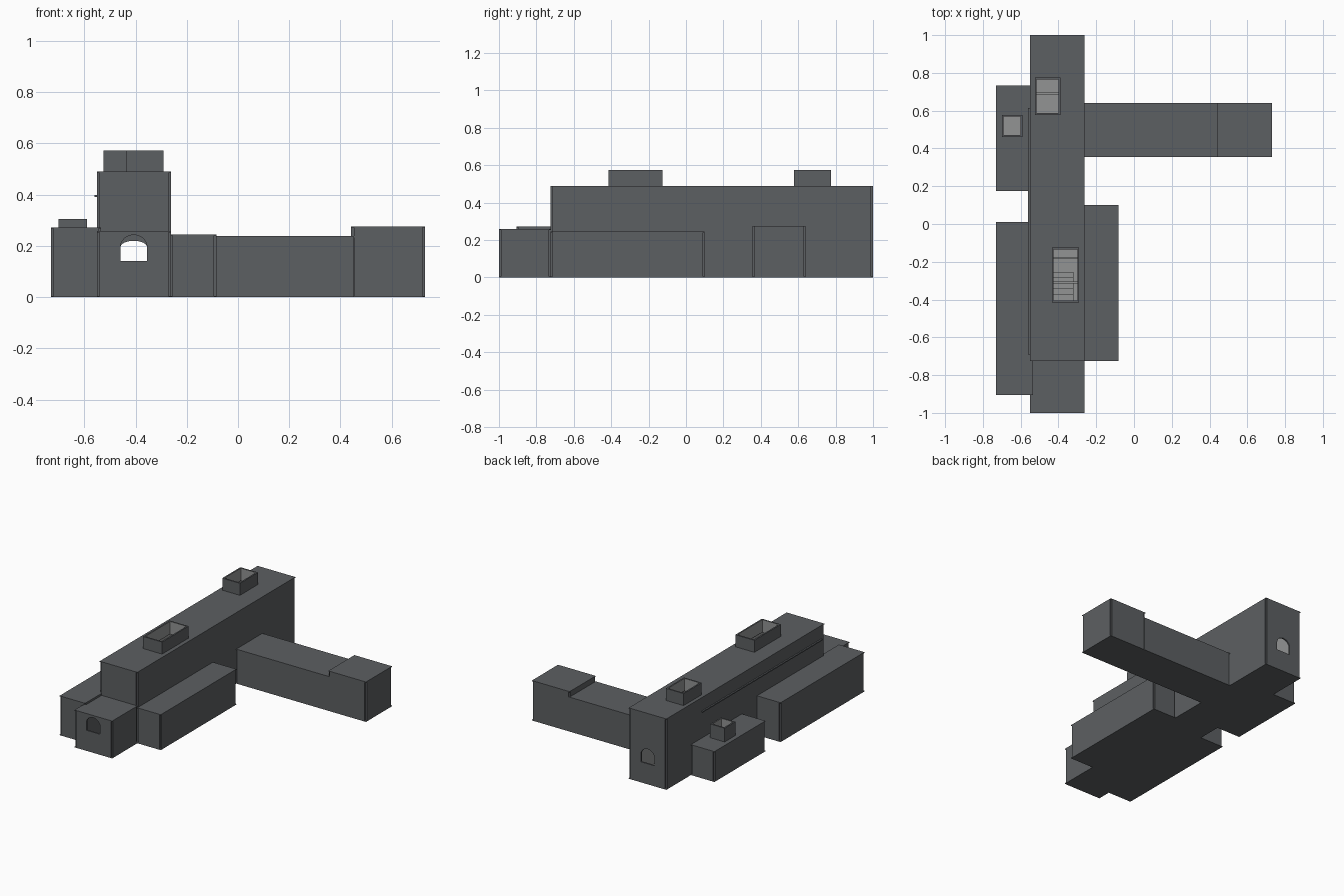
import bpy, bmesh, math
from mathutils import Vector

if "Cube" in bpy.data.objects:
    bpy.data.objects.remove(bpy.data.objects["Cube"])

T = 0.01  # wall thickness


def material(name, rgb):
    m = bpy.data.materials.new(name)
    m.diffuse_color = (*rgb, 1)
    m.use_nodes = True
    m.node_tree.nodes["Principled BSDF"].inputs["Base Color"].default_value = m.diffuse_color
    return m


DARK = material("slate_grey", (0.108, 0.115, 0.122))
LIGHT = material("interior_grey", (0.29, 0.295, 0.295))


def plate(bm, loops, depth):
    """Extruded flat panel: first loop is the outline, others are holes."""
    part = bmesh.new()
    edges = []
    for loop in loops:
        vs = [part.verts.new(p) for p in loop]
        edges += [part.edges.new((vs[i - 1], vs[i])) for i in range(len(vs))]
    if len(loops) == 1:
        part.faces.new(list(part.verts))
    else:
        bmesh.ops.triangle_fill(part, use_beauty=True, use_dissolve=False, edges=edges)
    new = bmesh.ops.extrude_face_region(part, geom=list(part.faces))["geom"]
    bmesh.ops.translate(part, vec=Vector(depth),
                        verts=[g for g in new if isinstance(g, bmesh.types.BMVert)])
    bmesh.ops.recalc_face_normals(part, faces=list(part.faces))
    tmp = bpy.data.meshes.new("panel")
    part.to_mesh(tmp)
    part.free()
    bm.from_mesh(tmp)
    bpy.data.meshes.remove(tmp)


def rect(x0, x1, y0, y1, z):
    return [(x0, y0, z), (x1, y0, z), (x1, y1, z), (x0, y1, z)]


def upright(x0, x1, z0, z1, y):
    return [(x0, y, z0), (x1, y, z0), (x1, y, z1), (x0, y, z1)]


def arch(y, top):
    """Round-headed opening outline in a wall at y."""
    cx, r, spring = -0.407, 0.052, 0.195
    pts = [(cx - r, y, 0.142), (cx + r, y, 0.142)]
    return pts + [(cx + r * math.cos(a), y, spring + (top - spring) * math.sin(a))
                  for a in (math.pi * i / 12 for i in range(13))]


def finish(name, bm, inner=None):
    """Make the object; faces within the inner bounds take the interior colour."""
    if inner:
        for f in bm.faces:
            c = f.calc_center_median()
            if all(lo - 1e-4 <= v <= hi + 1e-4 for v, (lo, hi) in zip(c, inner)):
                f.material_index = 1
    me = bpy.data.meshes.new(name)
    bm.to_mesh(me)
    bm.free()
    me.materials.append(DARK)
    me.materials.append(LIGHT)
    ob = bpy.data.objects.new(name, me)
    bpy.context.collection.objects.link(ob)
    return ob


def block(name, x0, x1, y0, y1, h, holes=(), front=None, back=None):
    """Hollow wing: full floor and roof slabs, four walls with notched corners."""
    bm = bmesh.new()
    a, b, c, d = x0 + T, x1 - T, y0 + T, y1 - T
    plate(bm, [rect(x0, x1, y0, y1, 0)], (0, 0, T / 2))
    plate(bm, [rect(x0, x1, y0, y1, h - T / 2)] +
          [rect(*o, h - T / 2) for o in holes], (0, 0, T / 2))
    z0, z1 = T / 2, h - T / 2
    for x in (x0, b):
        plate(bm, [rect(x, x + T, c, d, z0)], (0, 0, z1 - z0))
    for y, top in ((y0, front), (d, back)):
        loops = [upright(a, b, z0, z1, y)]
        if top:
            loops.append(arch(y, top))
        plate(bm, loops, (0, T, 0))
    return finish(name, bm, ((a, b), (c, d), (z0, z1)))


def skylight(name, x0, x1, y0, y1, z0, z1):
    bm = bmesh.new()
    inner = (x0 + T, x1 - T, y0 + T, y1 - T)
    plate(bm, [rect(x0, x1, y0, y1, z0), rect(*inner, z0)], (0, 0, z1 - z0))
    return finish(name, bm, (inner[:2], inner[2:], (z0, z1)))


def box(name, x0, x1, y0, y1, z0, z1, light=False):
    bm = bmesh.new()
    plate(bm, [rect(x0, x1, y0, y1, z0)], (0, 0, z1 - z0))
    return finish(name, bm, ((x0, x1), (y0, y1), (z0, z1)) if light else None)


def inset(b):
    return (b[0] + T, b[1] - T, b[2] + T, b[3] - T)


# Rooflight footprints
south_light = (-0.435, -0.29, -0.415, -0.125)
north_light = (-0.525, -0.39, 0.578, 0.776)
west_light = (-0.70, -0.59, 0.46, 0.578)

# Building wings
block("main_hall", -0.55, -0.262, -0.725, 1.0, 0.49,
      [inset(south_light), inset(north_light)], front=0.22, back=0.243)
block("front_porch", -0.55, -0.262, -1.0, -0.722, 0.258, front=0.243, back=0.243)
block("south_west_aisle", -0.73, -0.535, -0.906, 0.01, 0.272)
block("north_west_aisle", -0.73, -0.548, 0.175, 0.732, 0.21, [inset(west_light)])
block("east_aisle", -0.265, -0.083, -0.725, 0.1, 0.245)
block("east_wing", -0.265, 0.46, 0.355, 0.64, 0.238)
block("east_wing_end", 0.442, 0.73, 0.355, 0.64, 0.276)

# Open rooflights
skylight("south_rooflight", *south_light, 0.488, 0.573)
skylight("north_rooflight", *north_light, 0.488, 0.573)
skylight("west_rooflight", *west_light, 0.208, 0.305)

# Ledge along the west wall
box("west_ledge", -0.56, -0.548, -0.69, 0.615, 0.39, 0.398)

# Beams and steps inside the hall
for i, y in enumerate((-0.31, -0.18, 0.69)):
    box(f"cross_beam_{i + 1}", -0.54, -0.272, y - 0.006, y + 0.006, 0.27, 0.29, True)
for i in range(5):
    y = -0.405 + 0.03 * i
    box(f"step_{i + 1}", -0.43, -0.32, y, y + 0.03, 0.006, 0.03 + 0.02 * i, True)
